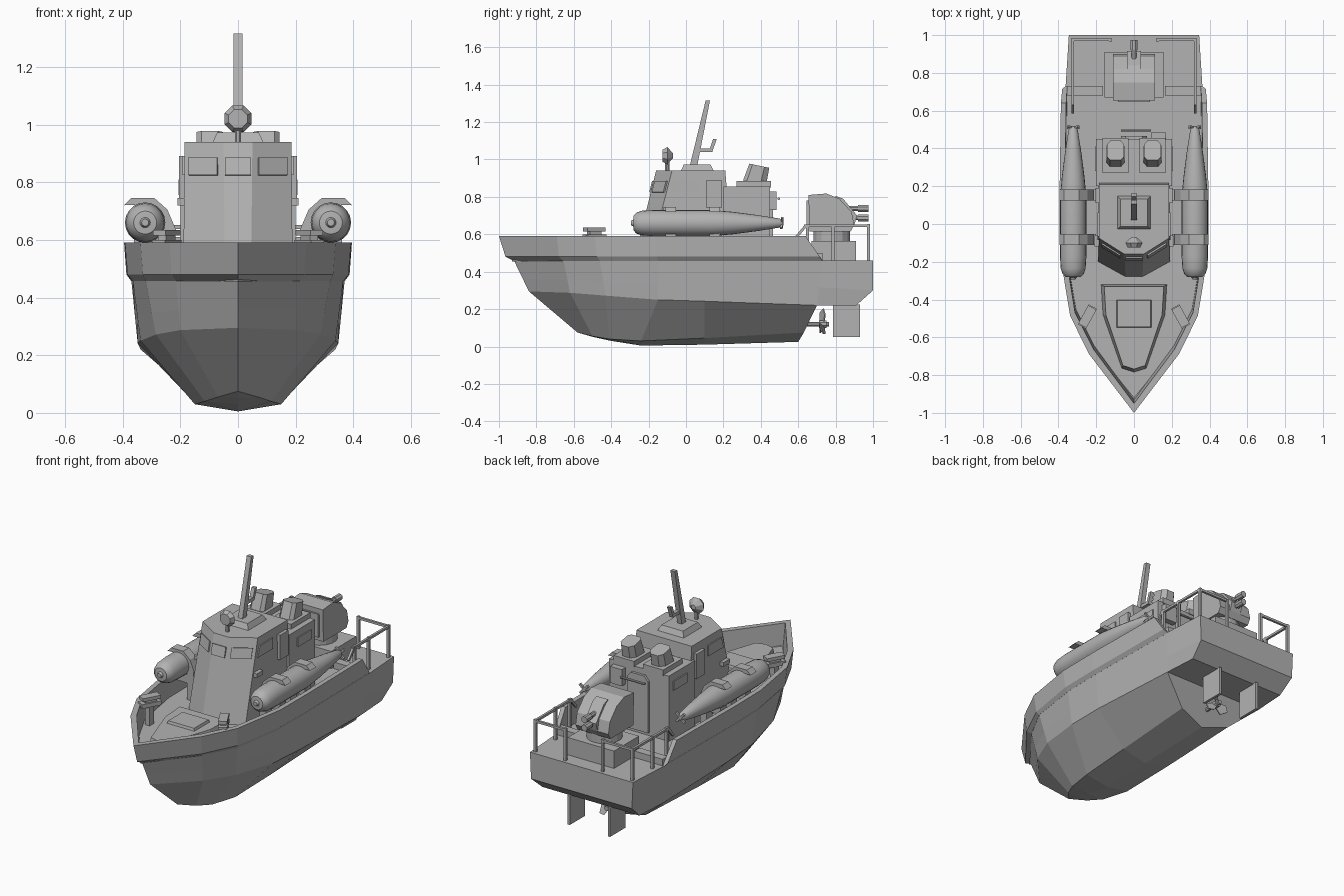
import bpy, bmesh, math
from mathutils import Vector, Matrix

if "Cube" in bpy.data.objects:
    bpy.data.objects.remove(bpy.data.objects["Cube"])

grey = bpy.data.materials.new("ship_grey")
grey.diffuse_color = (0.45, 0.45, 0.45, 1)
grey.use_nodes = True
grey.node_tree.nodes["Principled BSDF"].inputs["Base Color"].default_value = grey.diffuse_color


def finish(name, verts, faces, smooth=None):
    me = bpy.data.meshes.new(name)
    me.from_pydata([tuple(v) for v in verts], [], faces)
    bm = bmesh.new()
    bm.from_mesh(me)
    bmesh.ops.remove_doubles(bm, verts=bm.verts, dist=1e-5)
    bmesh.ops.recalc_face_normals(bm, faces=bm.faces)
    bm.to_mesh(me)
    bm.free()
    ob = bpy.data.objects.new(name, me)
    bpy.context.collection.objects.link(ob)
    me.materials.append(grey)
    if smooth:
        bpy.ops.object.select_all(action='DESELECT')
        ob.select_set(True)
        bpy.context.view_layer.objects.active = ob
        bpy.ops.object.shade_smooth_by_angle(angle=math.radians(smooth))
    return ob


def loft(name, rings, smooth=None):
    """Closed solid through rings with equal point counts."""
    n = len(rings[0])
    verts = [p for r in rings for p in r]
    faces = [[k * n + i, k * n + (i + 1) % n, (k + 1) * n + (i + 1) % n, (k + 1) * n + i]
             for k in range(len(rings) - 1) for i in range(n)]
    faces += [list(range(n)), list(range(len(verts) - n, len(verts)))]
    return finish(name, verts, faces, smooth)


def box(name, x0, x1, y0, y1, z0, z1, taper=0):
    t = taper
    return loft(name, [[(x0, y0, z0), (x1, y0, z0), (x1, y1, z0), (x0, y1, z0)],
                       [(x0 + t, y0 + t, z1), (x1 - t, y0 + t, z1), (x1 - t, y1 - t, z1), (x0 + t, y1 - t, z1)]])


def side_prism(name, prof, x0, x1):      # profile in (y, z)
    return loft(name, [[(x, y, z) for y, z in prof] for x in (x0, x1)])


def front_prism(name, prof, y0, y1):     # profile in (x, z)
    return loft(name, [[(x, y, z) for x, z in prof] for y in (y0, y1)])


def rod(name, a, b, r0, r1=None, n=8, smooth=None):
    a, b = Vector(a), Vector(b)
    q = (b - a).to_track_quat('Z', 'Y')
    ring = lambda c, r: [c + q @ Vector((r * math.cos((i + .5) * math.tau / n),
                                         r * math.sin((i + .5) * math.tau / n), 0)) for i in range(n)]
    return loft(name, [ring(a, r0), ring(b, r0 if r1 is None else r1)], smooth)


def plate(name, quad, u0, u1, v0, v1, t=.008):
    """Thin plate on a wall given by its bottom-left, bottom-right, top-right, top-left corners."""
    a, b, c, d = map(Vector, quad)
    p = lambda u, v: a.lerp(b, u).lerp(d.lerp(c, u), v)
    n = (b - a).cross(d - a).normalized()
    q = [p(u0, v0), p(u1, v0), p(u1, v1), p(u0, v1)]
    return loft(name, [[v - n * .004 for v in q], [v + n * t for v in q]])


# Hull: longitudinal lines from deck edge to keel, lofted and mirrored
top = [(0, -.92, .46), (.215, -.655, .46), (.32, -.46, .46), (.365, -.15, .46),
       (.37, .1, .46), (.362, .73, .46), (.345, 1, .46)]
chine = [(0, -.84, .295), (.2, -.62, .287), (.285, -.43, .272), (.338, -.15, .25),
         (.348, .1, .242), (.338, .7, .22), (.325, .91, .22)]
knuckle = [tuple(Vector(a).lerp(Vector(b), .6)) for a, b in zip(top, chine)]
knuckle[-1] = (.338, 1, .3)
low = [(0, -.58, .075), (.07, -.5, .055), (.115, -.41, .04), (.15, -.24, .03),
       (.16, .1, .045), (.17, .63, .075)]
keel = [(0, -.58, .075), (0, -.5, .052), (0, -.4, .03), (0, -.24, .005), (0, .1, .01), (0, .6, .025)]
V, F = [], []


def face(pts, mirror=True):
    for s in (1, -1) if mirror else (1,):
        F.append(list(range(len(V), len(V) + len(pts))))
        V.extend((s * x, y, z) for x, y, z in pts)


def strip(a, b):
    for i in range(min(len(a), len(b)) - 1):
        pts = list(dict.fromkeys([a[i], a[i + 1], b[i + 1], b[i]]))
        if len(pts) > 2:
            face(pts)


m = lambda p: (-p[0], p[1], p[2])
for a, b in ((top, knuckle), (knuckle, chine), (chine, low), (low, keel)):
    strip(a, b)
strip(top, [(0, y, z) for x, y, z in top])                                         # deck
for a, b in ((top[6], knuckle[6]), (knuckle[6], chine[6]), (chine[6], chine[5])):  # transom
    face([a, m(a), m(b), b], False)
face([chine[5], low[5], keel[5], m(low[5]), m(chine[5])], False)
finish("hull", V, F)

# Bulwark band around the deck, sloping down at its stern ends
V, F = [], []
rim = [(0, -1, .59), (.237, -.69, .59), (.338, -.487, .59), (.392, -.16, .59), (.395, .1, .59), (.387, .64, .59)]
foot = [(0, -.965, .48), (.23, -.68, .48), (.33, -.475, .48), (.383, -.155, .48), (.387, .1, .48), (.38, .715, .48)]
inner = [(0, -.95, .59), (.213, -.665, .59), (.312, -.47, .59), (.364, -.15, .59), (.367, .1, .59), (.359, .64, .59)]
root = [(x * .985, y + (.02 if i < 3 else 0), .455) for i, (x, y, z) in enumerate(inner)]
root[-1] = (.354, .73, .455)
loop = [rim, foot, [(x, y, .457) for x, y, z in top[:6]], root, inner]
for a, b in zip(loop, loop[1:] + loop[:1]):
    strip(a, b)
face([l[-1] for l in loop])
finish("bulwark", V, F)

# Foredeck hatch
hatch = [(-.175, -.32), (.175, -.32), (.165, -.48), (.065, -.765), (0, -.785), (-.065, -.765), (-.165, -.48)]
loft("foredeck_trunk", [[(x, y, .455) for x, y in hatch],
                        [(x * .9, -.5 + (y + .5) * .94, .53) for x, y in hatch]])
box("foredeck_hatch", -.093, .093, -.55, -.4, .525, .545, .006)

# Wheelhouse with a faceted sloping front, and lower aft house
base = [(-.19, .25), (-.19, -.2), (-.045, -.28), (.045, -.28), (.19, -.2), (.19, .25)]
roof = [(-.185, .21), (-.185, -.075), (-.05, -.16), (.05, -.16), (.185, -.075), (.185, .21)]
lo, hi = [(x, y, .455) for x, y in base], [(x, y, .94) for x, y in roof]
loft("wheelhouse", [lo, hi])
for i, u0, u1 in ((1, .12, .85), (2, .04, .96), (3, .15, .88)):
    plate("front_window", (lo[i], lo[i + 1], hi[i + 1], hi[i]), u0, u1, .76, .885)
box("aft_house", -.2, .2, .2, .45, .455, .855)
for s in (-1, 1):
    side_prism("side_window", [(-.085, .825), (.06, .825), (.06, .89), (-.065, .89)], s * .18, s * .193)
    box("side_door", s * .18, s * .205, .11, .19, .74, .89)
    box("aft_side_window", s * .195, s * .207, .28, .41, .755, .81)
    box("side_step", s * .18, s * .21, -.12, -.06, .72, .745)
    # Tilted intake vents
    x = s * .098
    box("vent_base", x - .068, x + .068, .27, .455, .85, .885)
    octo = [(-.048, -.04), (-.048, .035), (-.025, .065), (.025, .065), (.048, .035), (.048, -.04), (.03, -.06), (-.03, -.06)]
    loft("vent", [[(x + a, .365 + b, .88 + b * -.12) for a, b in octo],
                  [(x + a * .95, .39 + b * .85, .967 - b * .18) for a, b in octo]])
front_prism("rear_door", [(-.07, .48), (.07, .48), (.07, .79), (.045, .82), (-.045, .82), (-.07, .79)], .44, .465)
box("rear_locker", .09, .17, .44, .485, .73, .83)
rod("rear_pipe", (-.07, .495, .79), (.09, .495, .79), .007)

# Mast, bracket and searchlight
box("mast_base", -.09, .09, -.03, .15, .935, .972, .018)
side_prism("mast", [(.02, .965), (.06, .965), (.128, 1.315), (.105, 1.315)], -.015, .015)
side_prism("mast_bracket", [(.07, 1.04), (.14, 1.04), (.165, 1.11), (.145, 1.11), (.128, 1.06), (.075, 1.06)], -.012, .012)
rod("searchlight_post", (0, -.1, .935), (0, -.1, 1.0), .012)
rod("searchlight_rim", (0, -.125, 1.02), (0, -.1, 1.02), .035, .05)
rod("searchlight_back", (0, -.1, 1.02), (0, -.07, 1.02), .05, .015)

# Torpedoes with cradles, clamps and tail fins
prof = [(-.295, .012), (-.282, .018), (-.28, .04), (-.265, .056), (-.235, .066), (-.17, .07),
        (.14, .07), (.25, .06), (.38, .043), (.5, .024), (.52, .012)]
arm = [(.215, .635), (.245, .705), (.29, .745), (.37, .745), (.395, .72), (.325, .722), (.28, .7), (.26, .635)]
for s in (-1, 1):
    x = s * .322
    loft("torpedo", [[(x + r * math.cos(k * math.tau / 20), y, .66 + r * math.sin(k * math.tau / 20))
                      for k in range(20)] for y, r in prof], 35)
    for a in (0, math.pi / 2):
        c, d = .04 * math.cos(a + .78), .04 * math.sin(a + .78)
        rod("torpedo_propeller", (x - c, .51, .66 - d), (x + c, .515, .66 + d), .009, n=4)
    for y in (-.11, .125):
        front_prism("torpedo_clamp", [(s * a, b) for a, b in arm], y, y + .057)
        box("cradle_post", s * .22, s * .265, y, y + .057, .455, .64)
        box("cradle_bed", s * .2, s * .36, y, y + .057, .56, .61)
    # Angled fairleads on the bow gunwale
    for name, l, w, z0, z1 in (("fairlead_base", .06, .025, .575, .6), ("fairlead_neck", .035, .016, .595, .62),
                               ("fairlead_cap", .055, .025, .615, .635)):
        o = box(name, -w, w, -l, l, z0, z1)
        o.data.transform(Matrix.Translation((s * .247, -.49, 0)) @ Matrix.Rotation(s * .5, 4, 'Z'))
    box("fairlead_leg", s * .235, s * .265, -.51, -.47, .455, .58)
    # Stern railings
    h = .645
    rod("side_rail", (s * .325, .63, h), (s * .325, .975, h), .01, n=4)
    rod("rail_brace", (s * .325, .64, h), (s * .325, .59, .585), .01, n=4)
    rod("stern_rail", (s * .325, .975, h), (s * .12, .975, h), .01, n=4)
    for px, py in ((.325, .65), (.325, .785), (.325, .975), (.125, .975)):
        rod("rail_post", (s * px, py, .455), (s * px, py, h + .01), .011, n=4)
    box("stern_step", s * .165, s * .355, .68, .73, .455, .5)
    # Rudders
    box("rudder", s * .135 - .008, s * .135 + .008, .785, .93, .05, .225)

# Deck gun
box("gun_platform", -.155, .155, .67, .91, .455, .565)
rod("gun_ring", (0, .78, .56), (0, .78, .625), .1, n=16)
gun = [(.66, .615), (.655, .81), (.75, .818), (.82, .79), (.885, .72), (.9, .65), (.88, .615)]
side_prism("gun_house", gun, -.11, .11)
side_prism("gun_mantlet", [(.8, .805), (.84, .79), (.915, .7), (.9, .65), (.8, .65)], -.038, .038)
box("gun_back", -.085, .085, .645, .66, .64, .78)
for z in (.738, .688):
    rod("gun_barrel", (0, .84, z), (0, .95, z), .014)
    rod("gun_muzzle", (0, .92, z), (0, .975, z), .02)

# Propeller
rod("propeller_shaft", (0, .6, .12), (0, .765, .12), .013)
rod("propeller_hub", (0, .71, .12), (0, .75, .12), .022)
for k in range(3):
    o = loft("propeller_blade", [[(-.012, y - .012, .01), (.012, y + .008, .01), (.032, y + .014, .05),
                                  (.015, y + .005, .082), (-.022, y - .014, .06)] for y in (-.003, .003)])
    o.data.transform(Matrix.Translation((0, .73, .12)) @ Matrix.Rotation(k * math.tau / 3, 4, 'Y'))
